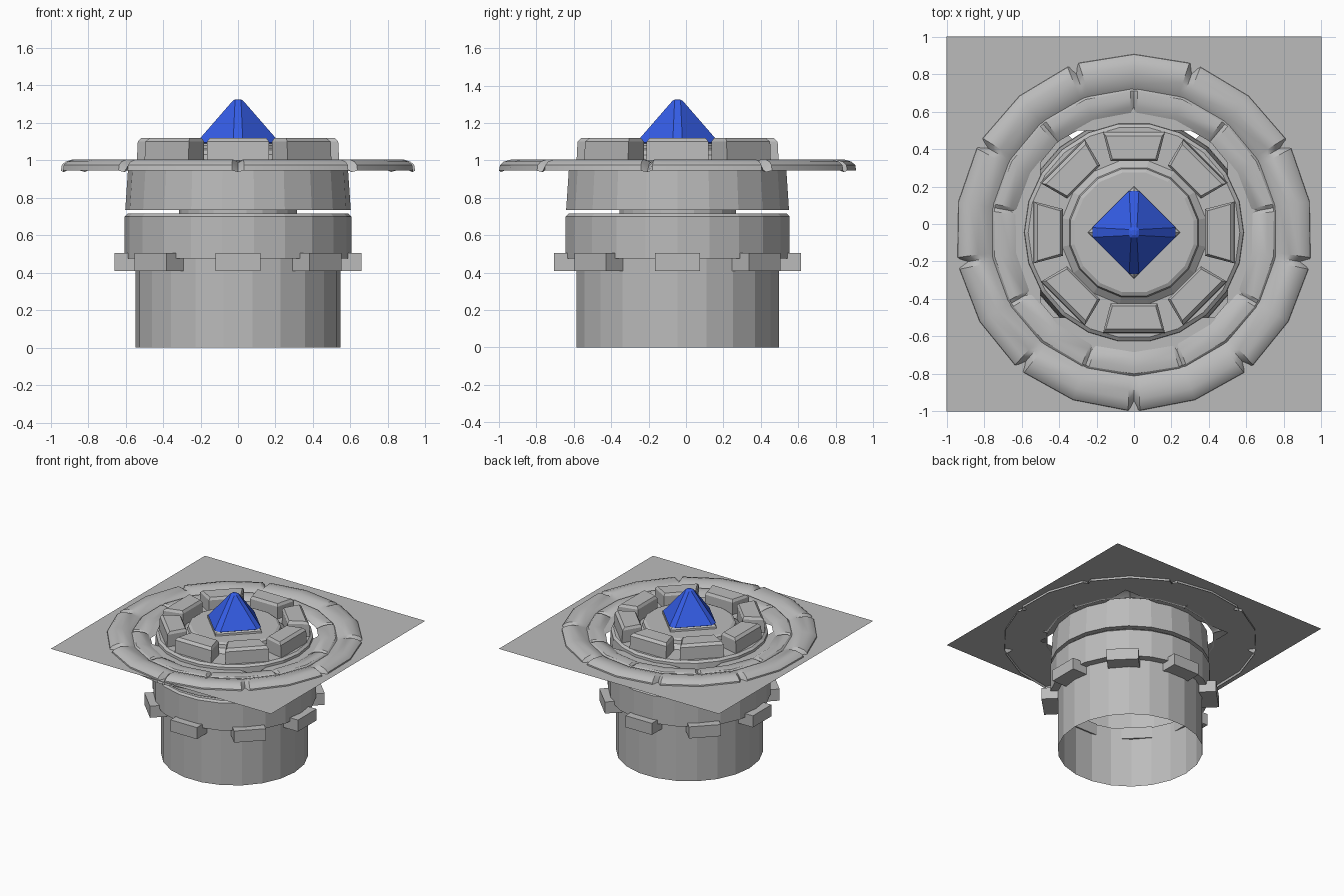
import bpy, bmesh, math
from mathutils import Matrix, Vector

CY = -0.045  # the round parts share this y centre

cube = bpy.data.objects.get("Cube")
if cube:
    bpy.data.objects.remove(cube)


def material(name, color):
    m = bpy.data.materials.new(name)
    m.use_nodes = True
    m.diffuse_color = color
    m.node_tree.nodes["Principled BSDF"].inputs["Base Color"].default_value = color
    return m


GREY = material("stone_grey", (0.5, 0.5, 0.5, 1))
BLUE = material("crystal_blue", (0.035, 0.11, 0.8, 1))


def finish(name, bm, mat=GREY, smooth=False, y=CY):
    bmesh.ops.recalc_face_normals(bm, faces=bm.faces)
    mesh = bpy.data.meshes.new(name)
    bm.to_mesh(mesh)
    bm.free()
    mesh.materials.append(mat)
    ob = bpy.data.objects.new(name, mesh)
    ob.location.y = y
    bpy.context.collection.objects.link(ob)
    if smooth:
        bpy.ops.object.select_all(action='DESELECT')
        ob.select_set(True)
        bpy.context.view_layer.objects.active = ob
        bpy.ops.object.shade_smooth_by_angle(angle=math.radians(32))
    return ob


def bridge(bm, loops, closed=True):
    """Join successive vertex loops with quads."""
    for a, b in zip(loops, loops[1:]):
        n = len(a)
        for i in range(n if closed else n - 1):
            j = (i + 1) % n
            bm.faces.new((a[i], a[j], b[j], b[i]))


def lathe(name, profile, sides, bottom=True, top=True, turn=0.0):
    bm = bmesh.new()
    loops = []
    for r, z in profile:
        angles = [math.tau * i / sides + turn for i in range(sides)]
        loops.append([bm.verts.new((r * math.cos(a), r * math.sin(a), z)) for a in angles])
    bridge(bm, loops)
    if bottom:
        bm.faces.new(loops[0])
    if top:
        bm.faces.new(loops[-1])
    return finish(name, bm)


def notched_ring(name, profile, start, half_notch, sink, pull):
    """Ring of nine two-chord segments separated by V notches."""
    bm = bmesh.new()
    loops = [[] for _ in profile]
    for k in range(9):
        for off, depth in ((0, 1), (half_notch, 0), (20, 0), (40 - half_notch, 0)):
            a = math.radians(start + 40 * k + off)
            for loop, (r, z, w) in zip(loops, profile):
                rr = r - pull * depth * w
                zz = z - sink * depth * w
                loop.append(bm.verts.new((rr * math.cos(a), rr * math.sin(a), zz)))
    bridge(bm, loops)
    return finish(name, bm, smooth=True)


def around(name, count, section, place):
    """Repeat a solid made of stacked four-point sections about the axis."""
    bm = bmesh.new()
    for k in range(count):
        rot = Matrix.Rotation(math.tau * k / count, 3, 'Z')
        loops = [[bm.verts.new(rot @ Vector(p)) for p in place(s)] for s in section]
        bridge(bm, loops)
        bm.faces.new(loops[0])
        bm.faces.new(loops[-1])
    return finish(name, bm)


# Thin ground sheet with a square opening
bm = bmesh.new()
sheet = [[bm.verts.new((x * s, y * s, 0.965)) for x, y in ((-1, -1), (1, -1), (1, 1), (-1, 1))]
         for s in (1, 0.5)]
bridge(bm, sheet)
finish("ground_sheet", bm, y=0)

# Open lower tube, collar, spindle and upper drum
lathe("lower_tube", [(0.547, 0), (0.547, 0.5)], 22, bottom=False, top=False)
lathe("collar", [(0.547, 0.475), (0.605, 0.475), (0.605, 0.7), (0.59, 0.715)], 22, bottom=False)
lathe("spindle", [(0.315, 0.71), (0.315, 0.74)], 22, bottom=False, top=False)
lathe("upper_drum", [(0.602, 0.735), (0.585, 0.985), (0.565, 1.0)], 22)

# Lugs through the tube wall
around("collar_lugs", 8, (0.41, 0.505),
       lambda z: ((0.53, -0.12, z), (0.66, -0.12, z), (0.66, 0.12, z), (0.53, 0.12, z)))

# Crown of wedge blocks with chamfered tops: z, inner r, outer r, inner and outer half width
around("crown_blocks", 8, ((1.0, 0.38, 0.54, 0.125, 0.165), (1.1, 0.38, 0.535, 0.125, 0.165),
                           (1.12, 0.392, 0.515, 0.115, 0.15)),
       lambda s: ((s[1], -s[3], s[0]), (s[2], -s[4], s[0]), (s[2], s[4], s[0]), (s[1], s[3], s[0])))

# Raised centre disc
lathe("centre_disc", [(0.39, 1.0), (0.352, 1.03), (0.345, 1.055), (0.325, 1.065)], 16,
      bottom=False, turn=math.pi / 16)

# Outer and inner rings lying on the sheet
notched_ring("outer_ring", [(0.955, 0.945, 0.3), (0.95, 0.975, 1), (0.93, 0.993, 1), (0.89, 1.005, 0.8),
                            (0.84, 1.005, 0.5), (0.79, 0.99, 0.2), (0.762, 0.972, 0)],
             -90, 1.9, 0.025, 0.035)
notched_ring("inner_ring", [(0.775, 0.966, 0), (0.755, 0.985, 0.4), (0.72, 0.99, 1),
                            (0.67, 0.982, 1), (0.63, 0.96, 0.3)],
             -70, 1.5, 0.018, 0.0)

# Diamond setting and crystal with bevelled ridges
lathe("crystal_setting", [(0.25, 1.05), (0.245, 1.08), (0.225, 1.095)], 4, bottom=False)


def crystal():
    b = bmesh.new()
    loops = []
    for r, half, z in ((0.2, 0.022, 1.085), (0.222, 0.026, 1.095), (0.028, 0.016, 1.318), (0.014, 0.008, 1.325)):
        loop = []
        for k in range(4):
            rot = Matrix.Rotation(math.pi / 2 * k, 3, 'Z')
            loop += [b.verts.new(rot @ Vector((r, s * half, z))) for s in (-1, 1)]
        loops.append(loop)
    bridge(b, loops)
    b.faces.new(loops[0])
    b.faces.new(loops[-1])
    finish("crystal", b, mat=BLUE)


crystal()
